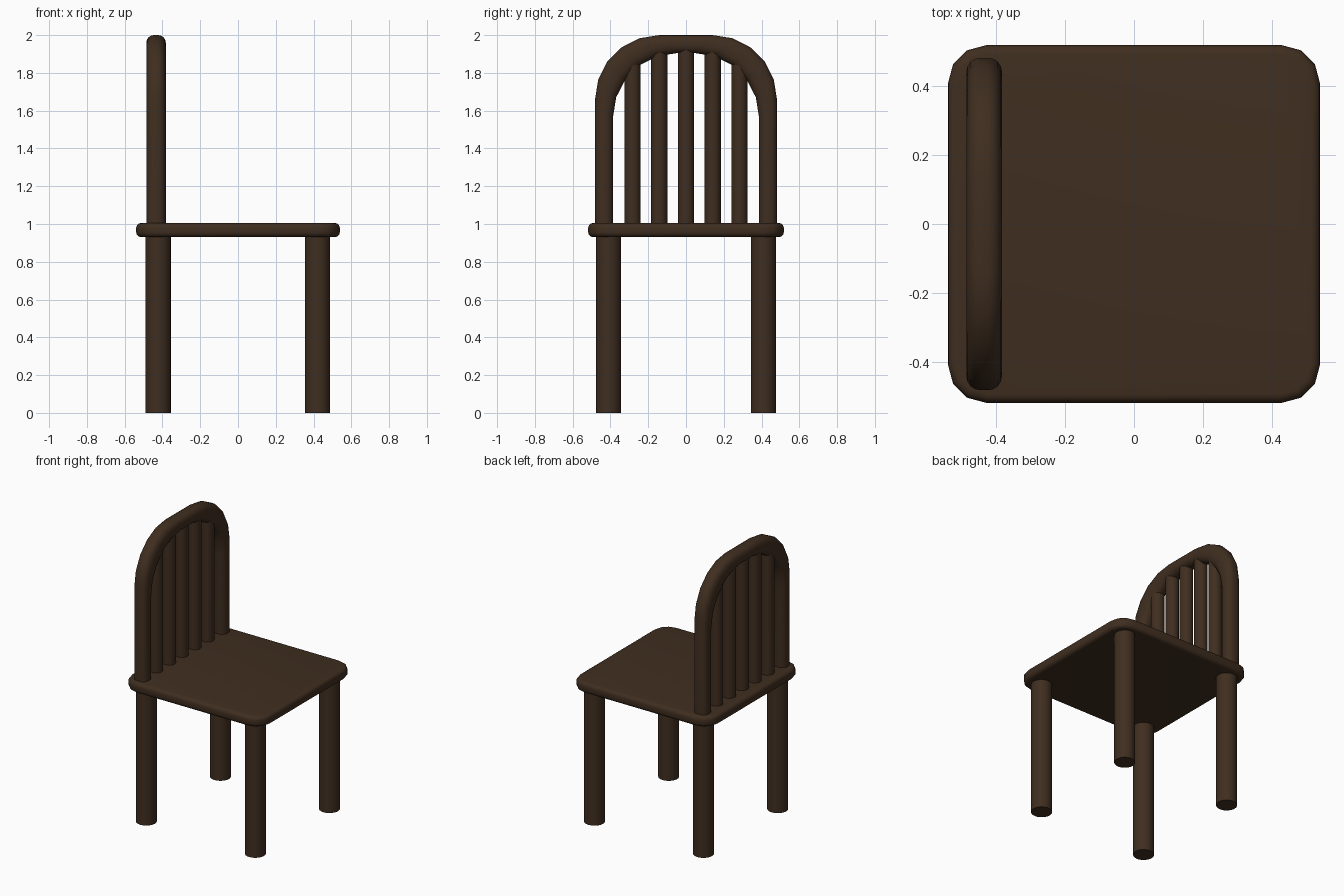
import bpy, bmesh, math

if "Cube" in bpy.data.objects:
    bpy.data.objects.remove(bpy.data.objects["Cube"])

wood = bpy.data.materials.new("dark_wood")
wood.diffuse_color = (0.05, 0.027, 0.014, 1)
wood.use_nodes = True
wood.node_tree.nodes["Principled BSDF"].inputs["Base Color"].default_value = wood.diffuse_color


def finish(name, bm, angle=40):
    bmesh.ops.recalc_face_normals(bm, faces=bm.faces[:])
    me = bpy.data.meshes.new(name)
    bm.to_mesh(me)
    bm.free()
    ob = bpy.data.objects.new(name, me)
    bpy.context.collection.objects.link(ob)
    me.materials.append(wood)
    bpy.ops.object.select_all(action='DESELECT')
    ob.select_set(True)
    bpy.context.view_layer.objects.active = ob
    bpy.ops.object.shade_smooth_by_angle(angle=math.radians(angle))
    return ob


def post(name, x, y, r, z0, z1, sides=24):
    bm = bmesh.new()
    bmesh.ops.create_cone(bm, cap_ends=True, segments=sides, radius1=r, radius2=r, depth=z1 - z0)
    bmesh.ops.translate(bm, verts=bm.verts, vec=(x, y, (z0 + z1) / 2))
    return finish(name, bm)


# Seat: slab with clipped round corners, then a soft rim
bm = bmesh.new()
bmesh.ops.create_cube(bm, size=1)
bmesh.ops.scale(bm, verts=bm.verts, vec=(1.078, 1.036, 0.074))
bmesh.ops.translate(bm, verts=bm.verts, vec=(0, 0, 0.968))
upright = [e for e in bm.edges if abs(e.verts[0].co.z - e.verts[1].co.z) > 0.01]
bmesh.ops.bevel(bm, geom=upright, offset=0.11, segments=3, profile=0.5, affect='EDGES')
rim = [e for e in bm.edges
       if abs(e.verts[0].co.z - e.verts[1].co.z) < 0.001 and e.calc_face_angle(0) > 1]
bmesh.ops.bevel(bm, geom=rim, offset=0.026, segments=4, profile=0.5, affect='EDGES')
finish("seat", bm)

# Legs
for end, x in (("back", -0.423), ("front", 0.421)):
    for side, y in (("right", -0.41), ("left", 0.41)):
        post(f"{end}_{side}_leg", x, y, 0.067, 0, 0.95)

# Back hoop: rounded-square section carried round an arch with equal inner and outer radii
BACK_X, HALF_W, TOP, R, STEPS = -0.434, 0.434, 1.9525, 0.34, 5
section = []
for k in range(4):
    for j in range(5):
        a = math.pi / 2 * (k + j / 4)
        sx = 1 if k in (0, 3) else -1
        su = 1 if k < 2 else -1
        section.append((sx * 0.0115 + 0.04 * math.cos(a), su * 0.0075 + 0.04 * math.sin(a)))


def arch(u):
    half = [(HALF_W + u, 0.97)]
    for i in range(STEPS + 1):
        t = math.pi / 2 * i / STEPS
        half.append((HALF_W + u - R + R * math.cos(t), TOP + u - R + R * math.sin(t)))
    return half + [(-y, z) for y, z in reversed(half)]


bm = bmesh.new()
rails = [[bm.verts.new((BACK_X + dx, y, z)) for y, z in arch(u)] for dx, u in section]
for a, b in zip(rails, rails[1:] + rails[:1]):
    for i in range(len(a) - 1):
        bm.faces.new((a[i], a[i + 1], b[i + 1], b[i]))
for i in (0, -1):
    bm.faces.new([r[i] for r in rails])
finish("back_hoop", bm)

# Spindles, ending inside the hoop
for i in range(-2, 3):
    y = 0.1415 * i
    drop = abs(y) - (HALF_W - R)
    z = TOP if drop <= 0 else TOP - R + math.sqrt(R * R - drop * drop)
    post(f"spindle_{i + 3}", BACK_X, y, 0.043, 0.97, z - 0.015)
